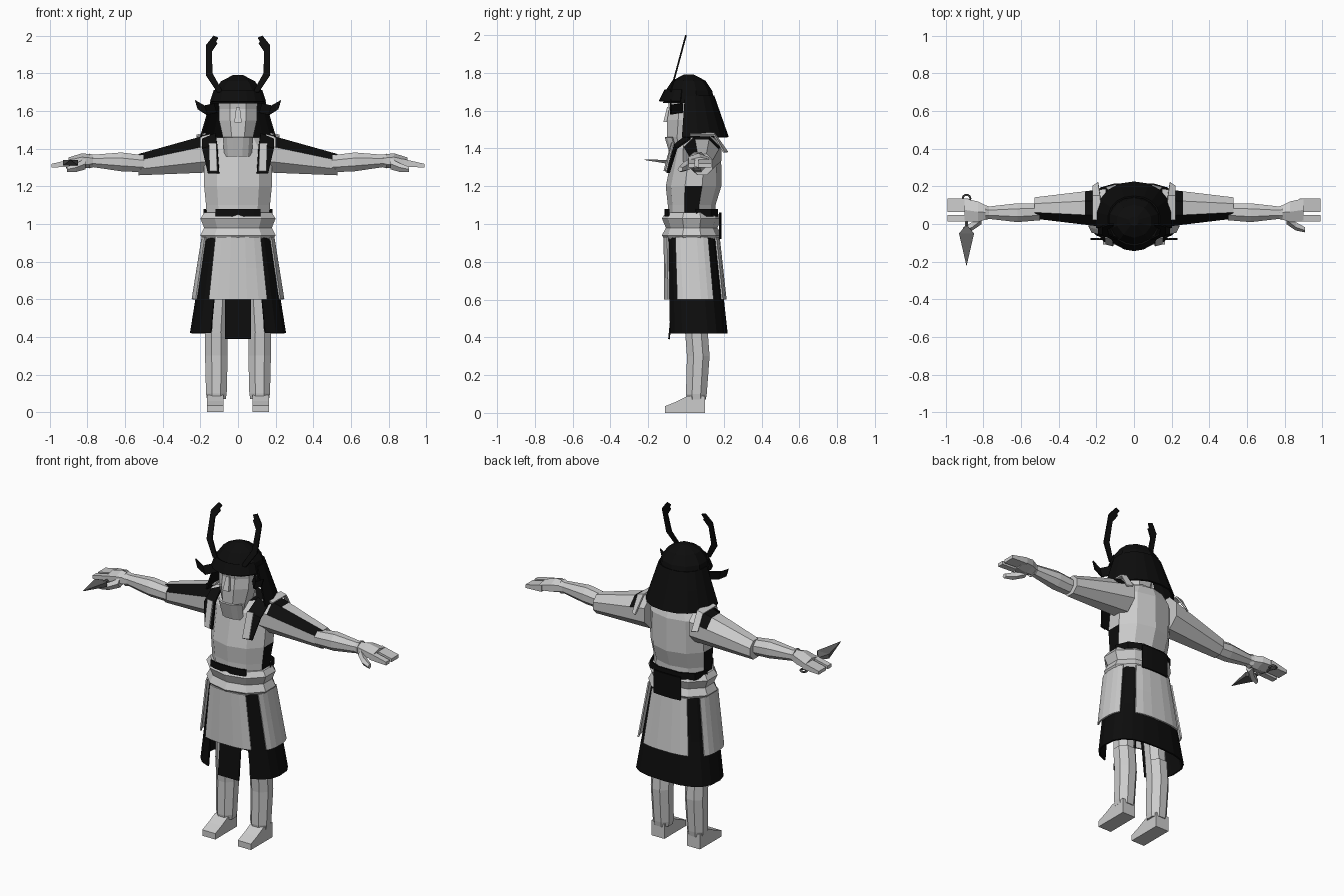
import bpy, bmesh
from math import sin, cos, pi, radians, copysign

if "Cube" in bpy.data.objects:
    bpy.data.objects.remove(bpy.data.objects["Cube"])


def material(name, level):
    mat = bpy.data.materials.new(name)
    mat.use_nodes = True
    colour = (level, level, level, 1)
    mat.diffuse_color = colour
    mat.node_tree.nodes["Principled BSDF"].inputs["Base Color"].default_value = colour
    return mat


GREY = material("pale grey", .6)
BLACK = material("black", .004)
STEEL = material("dark steel", .12)
WAIST, PANEL_HEM, SKIRT_HEM = .93, .6, .42
PLATE = .009


def build(name, verts, faces, mat, black_rule=None, thickness=None):
    mesh = bpy.data.meshes.new(name)
    mesh.materials.append(mat)
    mesh.materials.append(BLACK)
    bm = bmesh.new()
    corners = [bm.verts.new(vert) for vert in verts]
    for face in faces:
        bm.faces.new([corners[index] for index in face])
    bmesh.ops.recalc_face_normals(bm, faces=bm.faces)
    for face in bm.faces:
        face.normal_update()
        if black_rule and black_rule(face.calc_center_median(), face.normal):
            face.material_index = 1
    bm.to_mesh(mesh)
    bm.free()
    part = bpy.data.objects.new(name, mesh)
    bpy.context.collection.objects.link(part)
    if thickness:
        modifier = part.modifiers.new("thickness", "SOLIDIFY")
        modifier.thickness = thickness
        modifier.offset = 0


def grid_faces(rows, count, closed):
    columns = count if closed else count - 1
    return [(row * count + col, row * count + (col + 1) % count,
             (row + 1) * count + (col + 1) % count, (row + 1) * count + col)
            for row in range(rows - 1) for col in range(columns)]


def loft(name, axis, rings, mat=GREY, sides=8, mirror=1, black_rule=None):
    """Rings are (position on axis, centre u, centre v, half u, optional half v)."""
    verts = []
    for along, mid_u, mid_v, half_u, *rest in rings:
        half_v = rest[0] if rest else half_u
        for index in range(sides):
            angle = pi * (index + index + 1) / sides
            u = mid_u + half_u * cos(angle) / cos(pi / sides)
            v = mid_v + half_v * sin(angle) / cos(pi / sides)
            point = {"x": (along, u, v), "y": (u, along, v), "z": (u, v, along)}[axis]
            verts.append((point[0] * mirror, *point[1:]))
    total = len(verts)
    caps = [tuple(range(sides)), tuple(range(total - sides, total))]
    build(name, verts, grid_faces(len(rings), sides, True) + caps, mat, black_rule)


def sheet(name, rows, start, end, mat, columns=6, boxiness=.75):
    """Curved plate; rows are (z, centre y, half x, half y) and angle zero faces front."""
    def rounded(value):
        return copysign(abs(value) ** boxiness, value)

    verts = []
    for z, mid_y, half_x, half_y in rows:
        for col in range(columns):
            angle = radians(start + (end - start) * col / (columns - 1))
            verts.append((half_x * rounded(sin(angle)), mid_y - half_y * rounded(cos(angle)), z))
    build(name, verts, grid_faces(len(rows), columns, False), mat, thickness=PLATE)


def skirt_panel(name, bottom, start, end, mat, gap=0, columns=6):
    """Plate that follows the flare of the skirt, held off it by a gap."""
    rows = []
    for z in (WAIST, (WAIST + bottom) / 2, bottom):
        drop = WAIST - z
        rows.append((z, .03 + drop * .06, .17 + drop * .16 + gap, .13 + drop * .05 + gap))
    sheet(name, rows, start, end, mat, columns)


def strip(name, first_edge, second_edge, mat):
    build(name, first_edge + second_edge, grid_faces(2, len(first_edge), False), mat,
          thickness=PLATE)


# Torso with dark sides and collar
def torso_dark(centre, normal):
    return (abs(normal.x) > .9 and centre.z < 1.3) or normal.z > .9


loft("torso", "z", [(.9, 0, .03, .16, .12), (1.1, 0, .03, .17, .12), (1.2, 0, .04, .18, .14),
                    (1.4, 0, .06, .18, .12), (1.46, 0, .07, .13, .09)],
     sides=10, black_rule=torso_dark)
loft("neck", "z", [(1.36, 0, .04, .09), (1.5, 0, .04, .07)])

# Waist sash with dark cord and back plate
loft("sash", "z", [(z, 0, .03, half, half - .05) for z, half in
                   ((.91, .18), (.94, .2), (.98, .18), (1.03, .2), (1.06, .18))], sides=10)
for name, start, end in (("cord_front", -35, 35), ("cord_back", 95, 265)):
    sheet(name, [(z, .03, .18, .14) for z in (1.04, 1.08)], start, end, BLACK)
sheet("sash_back_plate", [(z, .03, .2, .155) for z in (.92, 1.06)], 160, 200, BLACK)

# Skirt and its hanging panels
skirt_panel("skirt", SKIRT_HEM, 28, 332, BLACK, columns=17)
skirt_panel("front_panel", PANEL_HEM, -34, 34, GREY, gap=.015)
skirt_panel("back_panel", PANEL_HEM, 147, 213, GREY, gap=.015)
skirt_panel("left_side_panel", PANEL_HEM, 62, 118, GREY, gap=.02)
skirt_panel("right_side_panel", PANEL_HEM, -62, -118, GREY, gap=.02)
strip("loincloth", [(-.07, -.06, .7), (-.07, -.09, .39)], [(.07, -.06, .7), (.07, -.09, .39)],
      BLACK)

# Head and face mask
loft("head", "z", [(1.38, 0, -.01, .06, .07), (1.46, 0, -.01, .08, .09),
                   (1.55, 0, 0, .1), (1.61, 0, 0, .1, .09), (1.68, 0, 0, .11, .1)])
loft("nose", "z", [(1.54, 0, -.1, .02), (1.62, 0, -.09, .01)], sides=4)
sheet("chin_guard", [(1.36, .02, .08, .1), (1.46, 0, .09, .11)], -55, 55, GREY)

# Helmet bowl, visor and flared neck guard
bowl_angles = [radians(angle) for angle in (0, 25, 50, 80)]
loft("helmet_bowl", "z", [(1.64 + .155 * sin(angle), 0, .015, .14 * cos(angle), .13 * cos(angle))
                          for angle in bowl_angles], BLACK, sides=10)
sheet("helmet_visor", [(1.71, .01, .13, .12), (1.65, .01, .15, .15)], -75, 75, BLACK,
      columns=9, boxiness=1)
sheet("helmet_neck_guard", [(1.68 - drop, .02, .135 + drop * .3, .125 + drop * .35)
                            for drop in (0, .1, .22)], 80, 280, BLACK, columns=11, boxiness=.9)


def sleeve_dark(centre, normal):
    shoulder_band = .2 < abs(centre.x) < .26 and normal.z > .3
    front_lacing = .26 < abs(centre.x) and normal.y < -.4 and normal.z > .4
    return shoulder_band or front_lacing


for side, word in ((1, "left"), (-1, "right")):
    def mirrored(*points):
        return [(x * side, y, z) for x, y, z in points]

    def tilted(*points):
        return mirrored(*[(x, .27 * (z - 2), z) for x, z in points])

    # Helmet wing and antler
    wing = [(.13, -.02, 1.64), (.18, -.08, 1.63), (.23, -.08, 1.66)]
    strip(word + "_helmet_wing", mirrored(*wing),
          mirrored(*[(x - .015, y, z - .05) for x, y, z in wing]), BLACK)
    strip(word + "_antler", tilted((.08, 1.7), (.135, 1.8), (.14, 1.93), (.105, 1.99)),
          tilted((.11, 1.7), (.17, 1.79), (.17, 1.95), (.13, 2)), BLACK)
    strip(word + "_antler_tine", tilted((.15, 1.9), (.11, 1.96)),
          tilted((.15, 1.94), (.12, 1.97)), BLACK)

    # Chest strap over its dark backing
    strip(word + "_strap_backing", mirrored((.1, -.1, 1.27), (.11, -.06, 1.42), (.12, .02, 1.48)),
          mirrored((.16, -.09, 1.27), (.19, -.05, 1.4), (.19, .02, 1.45)), BLACK)
    strip(word + "_chest_strap", mirrored((.11, -.115, 1.28), (.115, -.075, 1.43)),
          mirrored((.15, -.105, 1.28), (.155, -.07, 1.43)), GREY)

    # Sleeve with dark lacing, and shoulder flap
    loft(word + "_sleeve", "x", [(x, .085, 1.4 - x * .16, .12 - x * .12)
                                 for x in (.15, .2, .26, .5, .53)],
         mirror=side, black_rule=sleeve_dark)
    strip(word + "_shoulder_flap", mirrored((.17, .02, 1.48), (.18, .15, 1.48), (.19, .22, 1.38)),
          mirrored((.22, .02, 1.47), (.22, .15, 1.47), (.22, .2, 1.38)), GREY)

    # Forearm and hand
    loft(word + "_forearm", "x", [(.5, .065, 1.32, .045), (.62, .06, 1.33, .05),
                                  (.77, .06, 1.335, .033), (.79, .06, 1.335, .04)], mirror=side)
    loft(word + "_palm", "x", [(.77, .06, 1.335, .03), (.83, .065, 1.335, .055, .035),
                               (.9, .075, 1.325, .06, .025)], sides=6, mirror=side)
    for finger, y, half in (("index_finger", .03, .018), ("outer_fingers", .1, .035)):
        loft(f"{word}_{finger}", "x", [(.88, y, 1.325, half, .02), (.99, y, 1.31, half, .01)],
             sides=4, mirror=side)
    loft(word + "_thumb", "x", [(.81, .03, 1.32, .025), (.86, -.01, 1.3, .02),
                                (.91, -.03, 1.29, .012)], sides=5, mirror=side)

    # Leg, shin guard and foot
    loft(word + "_thigh", "z", [(.42, .115, .05, .055), (WAIST, .09, .04, .07)], mirror=side)
    loft(word + "_shin", "z", [(.07, .115, .055, .05), (.1, .115, .055, .055),
                               (.3, .115, .065, .06), (.43, .115, .055, .06)], mirror=side)
    loft(word + "_foot", "y", [(y, .12, half, .044, half) for y, half in
                               ((-.11, .018), (-.05, .03), (.01, .045), (.1, .045))],
         sides=4, mirror=side)

# Throwing knife held in the right hand
KNIFE_X = -.89
loft("knife_blade", "y", [(-.22, KNIFE_X, 1.34, .001), (-.05, KNIFE_X, 1.325, .04, .014),
                          (-.01, KNIFE_X, 1.32, .006)], STEEL, sides=4)
loft("knife_handle", "y", [(-.03, KNIFE_X, 1.32, .009), (.12, KNIFE_X, 1.3, .009)], STEEL, sides=6)
bpy.ops.mesh.primitive_torus_add(location=(KNIFE_X, .135, 1.3), major_radius=.02,
                                 minor_radius=.006, major_segments=10, minor_segments=5)
ring = bpy.context.object
ring.name = "knife_ring"
ring.data.materials.append(STEEL)
